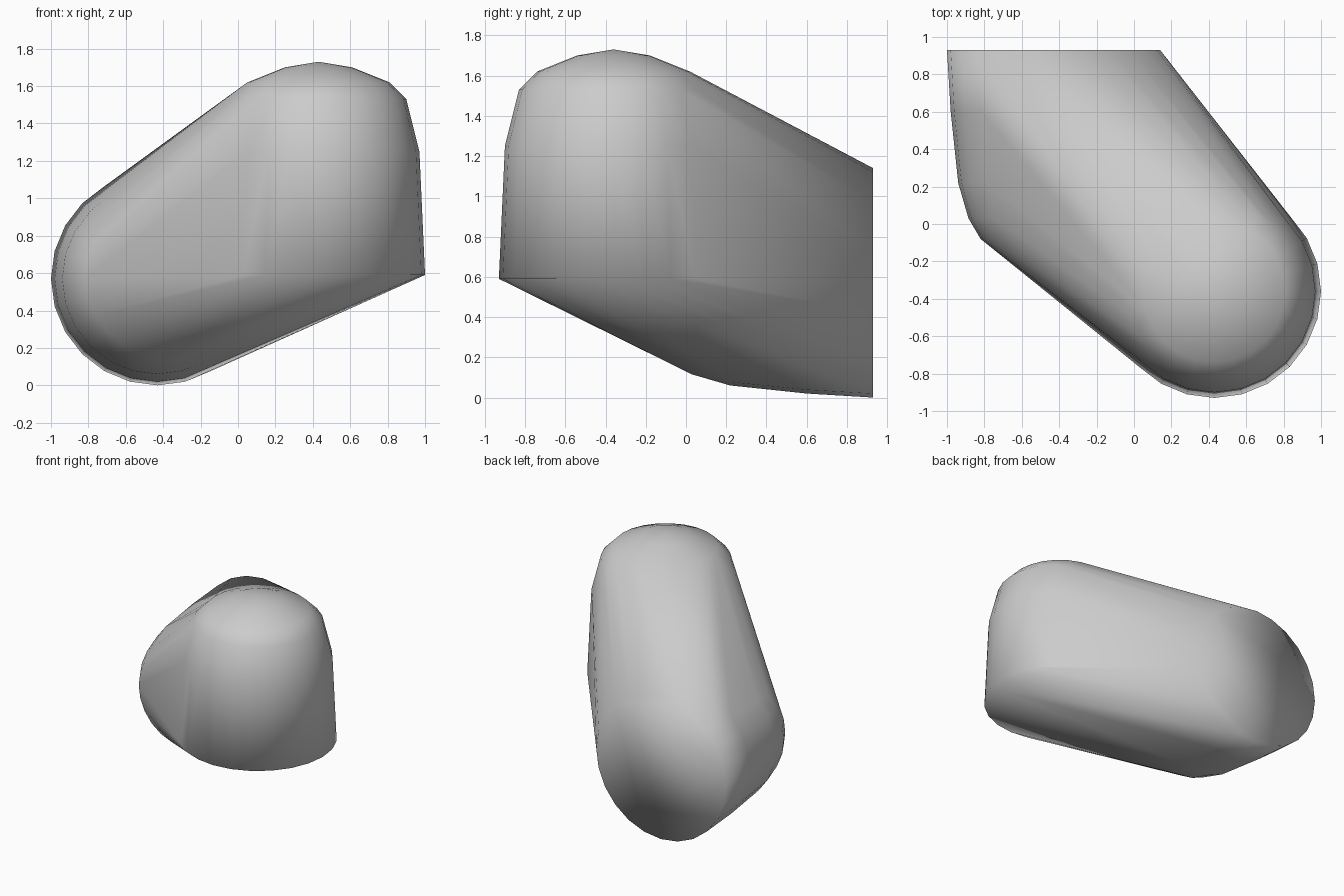
import bpy, bmesh
from math import sin, cos, pi

if "Cube" in bpy.data.objects:
    bpy.data.objects.remove(bpy.data.objects["Cube"])

SIDES = 24
# (radius, distance from flat base) of each bullet-shaped end
UPRIGHT = [(.57, 0), (.54, .66), (.47, .94), (.38, 1.03), (.18, 1.11), (.0, 1.14)]
LYING = [(.57, 0), (.55, .33), (.51, .71), (.455, .9), (.39, 1.01), (.18, 1.11), (.0, 1.14)]


def bullet(bm, profile, place):
    """Add the rings of a rounded end; place maps (u, v, along) to a point."""
    for r, h in profile:
        for i in range(SIDES if r else 1):
            a = 2 * pi * i / SIDES
            bm.verts.new(place(r * cos(a), r * sin(a), h))


bm = bmesh.new()
# upright end: flat base down, nose up
bullet(bm, UPRIGHT, lambda u, v, h: (.43 + u, -.36 + v, .59 + h))
# lying end: flat base at the back, nose forward
bullet(bm, LYING, lambda u, v, h: (-.43 + u, .93 - h, .57 + v))

# taut skin stretched round both ends
res = bmesh.ops.convex_hull(bm, input=bm.verts[:])
inner = [v for v in bm.verts if not v.link_faces]
bmesh.ops.delete(bm, geom=inner, context='VERTS')
bmesh.ops.dissolve_limit(bm, angle_limit=.005, verts=bm.verts[:], edges=bm.edges[:])
bmesh.ops.recalc_face_normals(bm, faces=bm.faces[:])
for f in bm.faces:
    f.smooth = True

mesh = bpy.data.meshes.new("body")
bm.to_mesh(mesh)
bm.free()
body = bpy.data.objects.new("body", mesh)
bpy.context.collection.objects.link(body)
